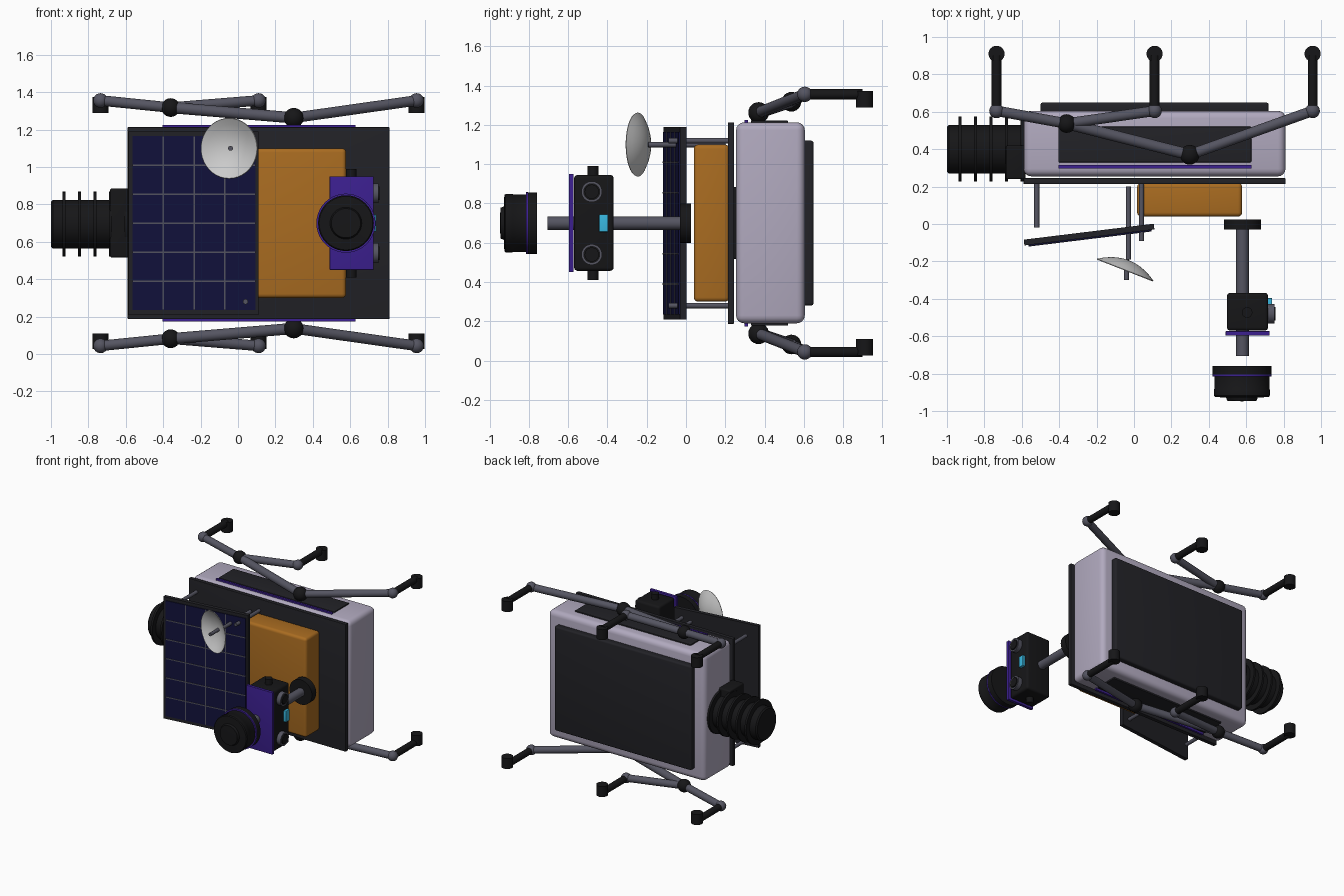
import bpy, bmesh, math
from mathutils import Vector, Matrix

if "Cube" in bpy.data.objects:
    bpy.data.objects.remove(bpy.data.objects["Cube"])

CZ = 0.70  # height of the mirror plane


def material(name, rgb):
    m = bpy.data.materials.new(name)
    m.diffuse_color = (*rgb, 1)
    m.use_nodes = True
    m.node_tree.nodes["Principled BSDF"].inputs["Base Color"].default_value = m.diffuse_color
    return m


SHELL = material("shell", (0.44, 0.40, 0.52))
DARK = material("dark", (0.016, 0.016, 0.02))
BLACK = material("black", (0.008, 0.008, 0.009))
GOLD = material("gold", (0.40, 0.15, 0.015))
ARM = material("arm_grey", (0.09, 0.09, 0.12))
CELL = material("cell_blue", (0.006, 0.006, 0.045))
PURPLE = material("purple", (0.045, 0.014, 0.28))
CYAN = material("cyan", (0.04, 0.48, 0.75))
WHITE = material("white", (0.72, 0.72, 0.74))


def finish(name, bm, mat, smooth=True):
    mesh = bpy.data.meshes.new(name)
    bmesh.ops.recalc_face_normals(bm, faces=bm.faces)
    bm.to_mesh(mesh)
    bm.free()
    ob = bpy.data.objects.new(name, mesh)
    bpy.context.collection.objects.link(ob)
    mesh.materials.append(mat)
    if smooth:
        bpy.ops.object.select_all(action='DESELECT')
        bpy.context.view_layer.objects.active = ob
        ob.select_set(True)
        bpy.ops.object.shade_smooth_by_angle(angle=math.radians(35))
    return ob


def box(name, x, y, z, mat, bevel=0.0, matrix=None):
    bm = bmesh.new()
    size = (x[1] - x[0], y[1] - y[0], z[1] - z[0])
    mid = Vector((sum(x) / 2, sum(y) / 2, sum(z) / 2))
    bmesh.ops.create_cube(bm, size=1)
    bmesh.ops.transform(bm, matrix=Matrix.Translation(mid) @ Matrix.Diagonal((*size, 1)), verts=bm.verts)
    if bevel:
        bmesh.ops.bevel(bm, geom=bm.edges[:], offset=bevel, segments=4, profile=0.5, affect='EDGES')
    if matrix:
        bm.transform(matrix)
    return finish(name, bm, mat, bevel > 0)


def rod(name, a, b, r, mat, r2=None, sides=32):
    a, b = Vector(a), Vector(b)
    bm = bmesh.new()
    bmesh.ops.create_cone(bm, cap_ends=True, segments=sides, radius1=r,
                          radius2=r if r2 is None else r2, depth=(b - a).length)
    turn = (b - a).to_track_quat('Z', 'Y').to_matrix().to_4x4()
    bm.transform(Matrix.Translation((a + b) / 2) @ turn)
    return finish(name, bm, mat)


def ball(name, p, r, mat):
    bm = bmesh.new()
    bmesh.ops.create_uvsphere(bm, u_segments=20, v_segments=12, radius=r)
    bm.transform(Matrix.Translation(p))
    return finish(name, bm, mat)


def revolve(name, profile, origin, axis, mat):
    """Spin (radius, height) points around an axis."""
    bm = bmesh.new()
    vs = [bm.verts.new((r, 0, h)) for r, h in profile]
    es = [bm.edges.new(p) for p in zip(vs, vs[1:])]
    bmesh.ops.spin(bm, geom=vs + es, cent=(0, 0, 0), axis=(0, 0, 1),
                   angle=math.tau, steps=40, use_duplicate=False)
    bmesh.ops.remove_doubles(bm, verts=bm.verts, dist=1e-5)
    bm.transform(Matrix.Translation(origin) @ Vector(axis).to_track_quat('Z', 'Y').to_matrix().to_4x4())
    return finish(name, bm, mat)


# Main body, deck, belly panel and gold equipment box
box("body", (-0.59, 0.81), (0.255, 0.605), (0.19, 1.213), SHELL, 0.04)
box("deck", (-0.59, 0.81), (0.213, 0.245), (0.187, 1.213), DARK, 0.004)
box("belly_panel", (-0.50, 0.72), (0.59, 0.65), (0.28, 1.12), DARK, 0.014)
box("equipment_box", (0.017, 0.578), (0.04, 0.22), (0.30, 1.10), GOLD, 0.022)

# Power unit at the rear with cooling fins
box("power_bracket", (-0.685, -0.58), (0.24, 0.42), (0.517, 0.885), BLACK, 0.01)
revolve("power_unit", [(0, 0), (0.12, 0), (0.13, 0.01), (0.13, 0.42), (0, 0.42)],
        (-1.0, 0.40, CZ - 0.005), (1, 0, 0), BLACK)
for i in range(5):
    x = -0.93 + i * 0.083
    rod(f"cooling_fin_{i + 1}", (x - 0.008, 0.40, CZ - 0.005), (x + 0.008, 0.40, CZ - 0.005), 0.174, BLACK)

# Tilted solar panel with cells and grid lines
tilt = Matrix.Translation((-0.24, -0.058, CZ)) @ Matrix.Rotation(0.122, 4, 'Z')
box("solar_frame", (-0.35, 0.35), (-0.014, 0.017), (-0.49, 0.49), DARK, matrix=tilt)
box("solar_cells", (-0.328, 0.334), (-0.02, -0.01), (-0.465, 0.465), CELL, matrix=tilt)
for i in range(1, 4):
    x = -0.328 + 0.662 * i / 4
    box(f"panel_line_upright_{i}", (x - 0.004, x + 0.004), (-0.023, -0.015), (-0.465, 0.465), ARM, matrix=tilt)
for i in range(1, 6):
    z = -0.465 + 0.93 * i / 6
    box(f"panel_line_level_{i}", (-0.328, 0.334), (-0.023, -0.015), (z - 0.004, z + 0.004), ARM, matrix=tilt)

# Panel posts
for side, z in (("upper", 1.12), ("lower", 0.28)):
    rod(f"rear_post_{side}", (-0.52, 0.22, z), (-0.52, -0.02, z), 0.014, ARM, sides=16)
    rod(f"front_post_{side}", (0.04, 0.22, z), (0.04, -0.09, z), 0.014, ARM, sides=16)

# Dish antenna: shallow bowl with a thin wall
outer = [(0.163 * t, 0.055 * t * t) for t in (0, 0.2, 0.4, 0.6, 0.8, 1)]
inner = [(r * 0.985, h + 0.004) for r, h in reversed(outer)]
revolve("dish", outer + inner, (-0.027, -0.194, 1.10), (-0.364, -0.931, 0), WHITE)
rod("dish_post", (-0.03, 0.20, 1.10), (-0.03, -0.19, 1.10), 0.014, ARM, sides=16)
rod("dish_feed", (-0.04, -0.19, 1.10), (-0.04, -0.30, 1.10), 0.013, ARM, sides=16)

# Mast and camera head
MX = 0.58
rod("mast_base", (MX, 0.025, CZ), (MX, -0.03, CZ), 0.10, BLACK)
rod("mast", (MX, 0.0, CZ), (MX, -0.705, CZ), 0.034, ARM)
box("head", (0.497, 0.717), (-0.57, -0.368), (0.457, 0.945), BLACK, 0.018)
box("head_plate", (0.49, 0.725), (-0.597, -0.573), (0.45, 0.95), PURPLE, 0.003)
rod("head_pivot", (0.605, -0.473, 0.41), (0.605, -0.473, 0.99), 0.028, BLACK)
box("status_light", (0.70, 0.738), (-0.442, -0.396), (0.655, 0.745), CYAN, 0.004)
for side, z in (("upper", 0.86), ("lower", 0.54)):
    p = (0.70, -0.48, z)
    rod(f"eye_{side}", p, (0.747, -0.48, z), 0.048, BLACK)
    revolve(f"eye_ring_{side}", [(0.053, 0), (0.053, 0.052), (0.043, 0.052), (0.043, 0), (0.053, 0)], p, (1, 0, 0), ARM)
    rod(f"eye_lens_{side}", p, (0.757, -0.48, z), 0.036, BLACK)

# Round sensor in front of the mast
sensor = (MX - 0.003, -0.76, CZ)
revolve("sensor_flange", [(0, 0), (0.157, 0), (0.157, 0.05), (0, 0.05)], sensor, (0, -1, 0), BLACK)
revolve("sensor_ring", [(0, 0.045), (0.158, 0.045), (0.158, 0.056), (0, 0.056)], sensor, (0, -1, 0), PURPLE)
revolve("sensor_drum", [(0, 0.05), (0.147, 0.05), (0.147, 0.122), (0.149, 0.125), (0.149, 0.158),
                        (0.143, 0.165), (0.085, 0.168), (0.078, 0.185), (0, 0.188)], sensor, (0, -1, 0), BLACK)

# Side trims and three-legged suspension, mirrored across the middle height
A, B = (0.298, 0.37, 1.263), (-0.36, 0.537, 1.318)
KNEES = {"front": (0.955, 0.605, 1.356), "middle": (0.11, 0.605, 1.356), "rear": (-0.735, 0.605, 1.356)}
for side, s in (("upper", 1), ("lower", -1)):
    def at(p, s=s):
        return (p[0], p[1], CZ + s * (p[2] - CZ))

    def span(a, b, s=s):
        return sorted((CZ + s * (a - CZ), CZ + s * (b - CZ)))

    box(f"side_panel_{side}", (-0.405, 0.627), (0.33, 0.52), span(1.19, 1.222), DARK, 0.004)
    box(f"side_stripe_{side}", (-0.405, 0.627), (0.298, 0.315), span(1.19, 1.226), PURPLE)
    ball(f"main_pivot_{side}", at(A), 0.053, BLACK)
    ball(f"rear_pivot_{side}", at(B), 0.05, BLACK)
    rod(f"linking_arm_{side}", at(A), at(B), 0.03, ARM)
    for leg, k in KNEES.items():
        rod(f"{leg}_arm_{side}", at(A if leg == "front" else B), at(k), 0.028, ARM)
        ball(f"{leg}_knee_{side}", at(k), 0.039, ARM)
        rod(f"{leg}_leg_{side}", at(k), at((k[0], 0.90, k[2])), 0.026, BLACK)
        rod(f"{leg}_foot_{side}", at((k[0], 0.91, 1.29)), at((k[0], 0.91, 1.374)), 0.043, BLACK)
